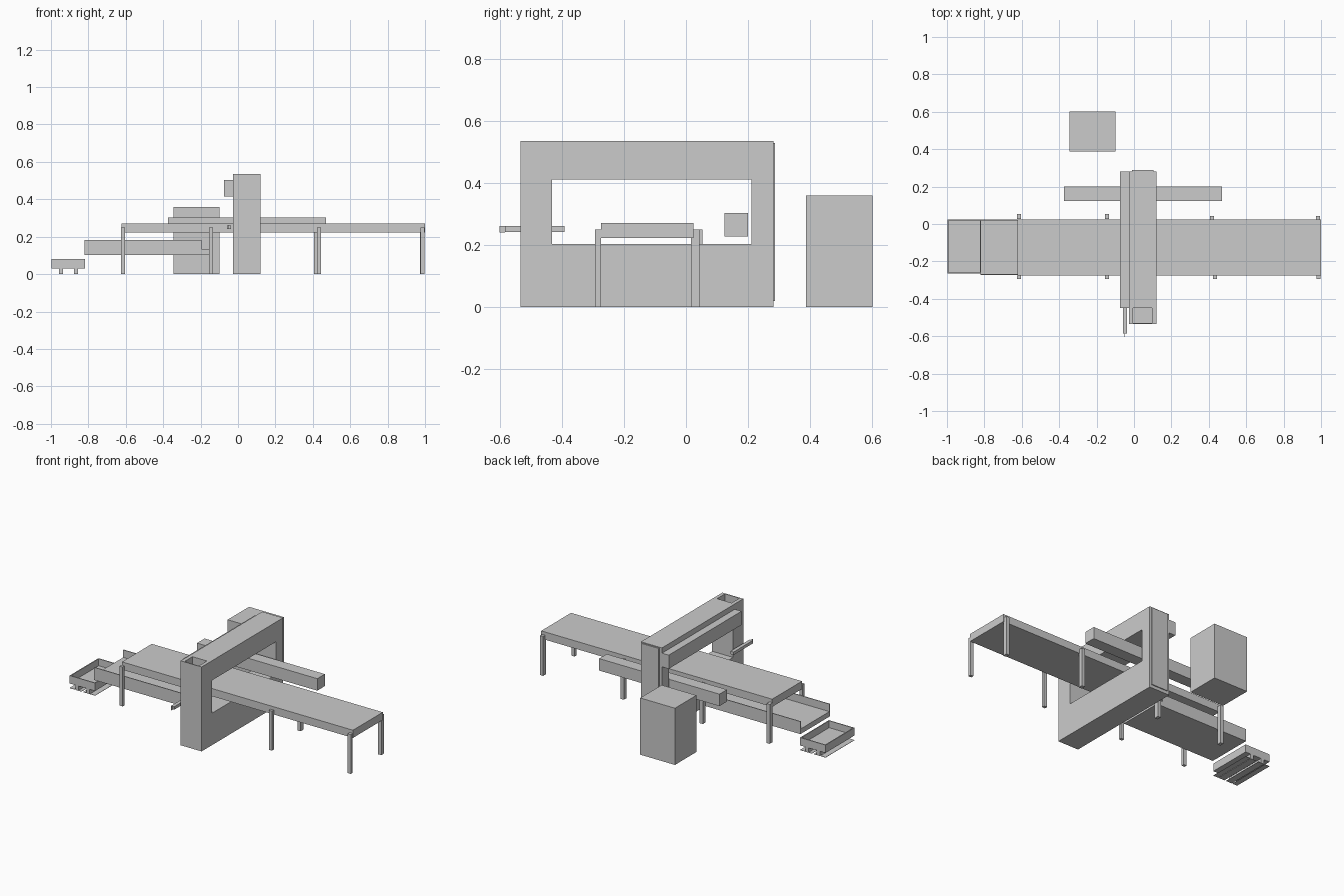
import bpy, bmesh

if "Cube" in bpy.data.objects:
    bpy.data.objects.remove(bpy.data.objects["Cube"])


def box(name, x, y, z):
    """Axis-aligned box from (min, max) ranges."""
    bm = bmesh.new()
    bmesh.ops.create_cube(bm, size=1)
    for v in bm.verts:
        v.co = [r[0] if c < 0 else r[1] for c, r in zip(v.co, (x, y, z))]
    me = bpy.data.meshes.new(name)
    bm.to_mesh(me)
    bm.free()
    ob = bpy.data.objects.new(name, me)
    bpy.context.collection.objects.link(ob)
    return ob


def cut(ob, x, y, z):
    """Subtract a box from an object."""
    c = box(ob.name + "_cutter", x, y, z)
    m = ob.modifiers.new("cut", 'BOOLEAN')
    m.operation, m.object, m.solver = 'DIFFERENCE', c, 'EXACT'
    bpy.context.view_layer.objects.active = ob
    bpy.ops.object.modifier_apply(modifier=m.name)
    bpy.data.objects.remove(c)


# Main conveyor table and its legs
box("conveyor_table", (-0.622, 1.0), (-0.275, 0.024), (0.222, 0.271))
for i, (xf, xb, yb) in enumerate([(-0.615, -0.615, 0.054), (-0.145, -0.145, 0.054),
                                  (0.433, 0.417, 0.044), (0.987, 0.984, 0.044)]):
    box(f"front_leg_{i}", (xf - 0.011, xf + 0.011), (-0.294, -0.275), (0, 0.25))
    box(f"back_leg_{i}", (xb - 0.011, xb + 0.011), (yb - 0.028, yb), (0, 0.25))

# Scanner gantry with window and a recess in the top of the front column
gantry = box("gantry_frame", (-0.028, 0.119), (-0.535, 0.282), (0, 0.536))
cut(gantry, (-0.2, 0.3), (-0.432, 0.212), (0.203, 0.411))
cut(gantry, (-0.005, 0.097), (-0.53, -0.45), (0.416, 0.6))
box("gantry_back_panel", (-0.01, 0.105), (0.28, 0.288), (0.02, 0.53))
box("gantry_rail", (-0.075, -0.028), (-0.45, 0.28), (0.415, 0.502))

# Operator arm with thin end plate
box("side_arm", (-0.06, -0.038), (-0.585, -0.392), (0.242, 0.261))
box("side_arm_plate", (-0.05, -0.048), (-0.603, -0.585), (0.24, 0.262))

# Secondary rail and control cabinet
box("back_rail", (-0.375, 0.47), (0.124, 0.2), (0.228, 0.304))
box("control_cabinet", (-0.344, -0.1), (0.387, 0.602), (0, 0.36))

# Lower discharge conveyor with raised side walls
box("discharge_bed", (-0.82, -0.153), (-0.272, 0.024), (0.102, 0.134))
for n, y in (("front", -0.272), ("back", 0.019)):
    box(f"discharge_wall_{n}", (-0.82, -0.195), (y, y + 0.005), (0.102, 0.182))

# Collection bin standing on a slatted pallet
bin_ob = box("collection_bin", (-0.997, -0.818), (-0.265, 0.024), (0.03, 0.08))
cut(bin_ob, (-0.991, -0.824), (-0.259, 0.018), (0.036, 0.2))
for i, x in enumerate((-0.957, -0.878)):
    box(f"pallet_runner_{i}", (x, x + 0.022), (-0.265, 0.024), (0, 0.03))
for i in range(4):
    x = -0.997 + i * 0.048
    box(f"pallet_slat_{i}", (x, x + 0.035), (-0.265, 0.024), (0, 0.002))
